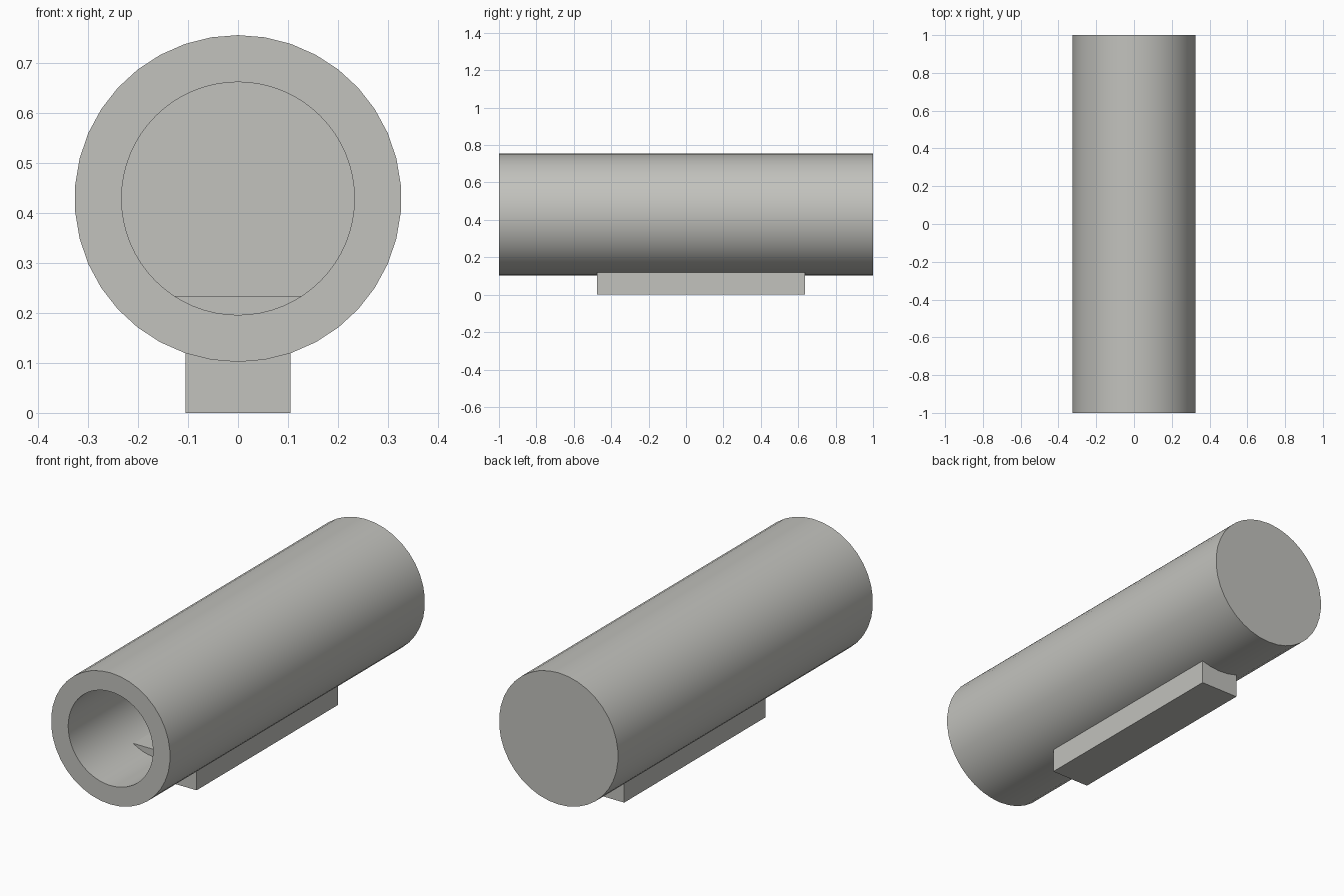
import bpy
import bmesh
from math import radians, sin, cos, asin
from mathutils import Matrix, Vector

cube = bpy.data.objects.get("Cube")
if cube:
    bpy.data.objects.remove(cube, do_unlink=True)

AXIS_Z = 0.429      # height of the tube axis
OUTER, BORE = 0.327, 0.233
FLOOR_Z = 0.234     # flat floor inside the bore

grey = bpy.data.materials.new("warm_grey")
colour = (0.54, 0.54, 0.51, 1)
grey.diffuse_color = colour
grey.use_nodes = True
grey.node_tree.nodes["Principled BSDF"].inputs["Base Color"].default_value = colour


def make_object(name, bm):
    bmesh.ops.recalc_face_normals(bm, faces=bm.faces)
    mesh = bpy.data.meshes.new(name)
    bm.to_mesh(mesh)
    bm.free()
    mesh.materials.append(grey)
    obj = bpy.data.objects.new(name, mesh)
    bpy.context.collection.objects.link(obj)
    return obj


def cylinder(name, radius, y0, y1, sides):
    """Capped cylinder lying along y on the tube axis."""
    bm = bmesh.new()
    place = Matrix.Translation((0, (y0 + y1) / 2, AXIS_Z)) @ Matrix.Rotation(radians(90), 4, "X")
    bmesh.ops.create_cone(bm, cap_ends=True, segments=sides, radius1=radius,
                          radius2=radius, depth=y1 - y0, matrix=place)
    return make_object(name, bm)


def prism(name, outline, y0, y1):
    """Extrude an (x, z) outline along y."""
    bm = bmesh.new()
    face = bm.faces.new([bm.verts.new((x, y0, z)) for x, z in outline])
    new = bmesh.ops.extrude_face_region(bm, geom=[face])["geom"]
    verts = [v for v in new if isinstance(v, bmesh.types.BMVert)]
    bmesh.ops.translate(bm, verts=verts, vec=Vector((0, y1 - y0, 0)))
    return make_object(name, bm)


# Tube, closed at the back, with a bore opening at the front
tube = cylinder("tube", OUTER, -1, 1, 38)
cutter = cylinder("bore_cutter", BORE, -1.1, 0.9, 64)
cutter.hide_render = True
cut = tube.modifiers.new("bore", "BOOLEAN")
cut.operation = "DIFFERENCE"
cut.solver = "EXACT"
cut.object = cutter
bpy.ops.object.select_all(action="DESELECT")
bpy.context.view_layer.objects.active = tube
tube.select_set(True)
bpy.ops.object.modifier_apply(modifier="bore")
bpy.data.objects.remove(cutter, do_unlink=True)
bpy.ops.object.shade_smooth_by_angle(angle=radians(30))

# Flat floor set into the bottom of the bore
r = BORE + 0.003
half = asin(((r ** 2 - (AXIS_Z - FLOOR_Z) ** 2) ** 0.5) / r)
steps = 16
arc = [half * (2 * i / steps - 1) for i in range(steps + 1)]
prism("inner_floor", [(r * sin(a), AXIS_Z - r * cos(a)) for a in arc], -0.64, 0.91)

# Mounting rail under the tube, its top buried in the wall
w = 0.105
prism("base_rail", [(-w, 0), (w, 0), (w, 0.13), (-w, 0.13)], -0.475, 0.635)
